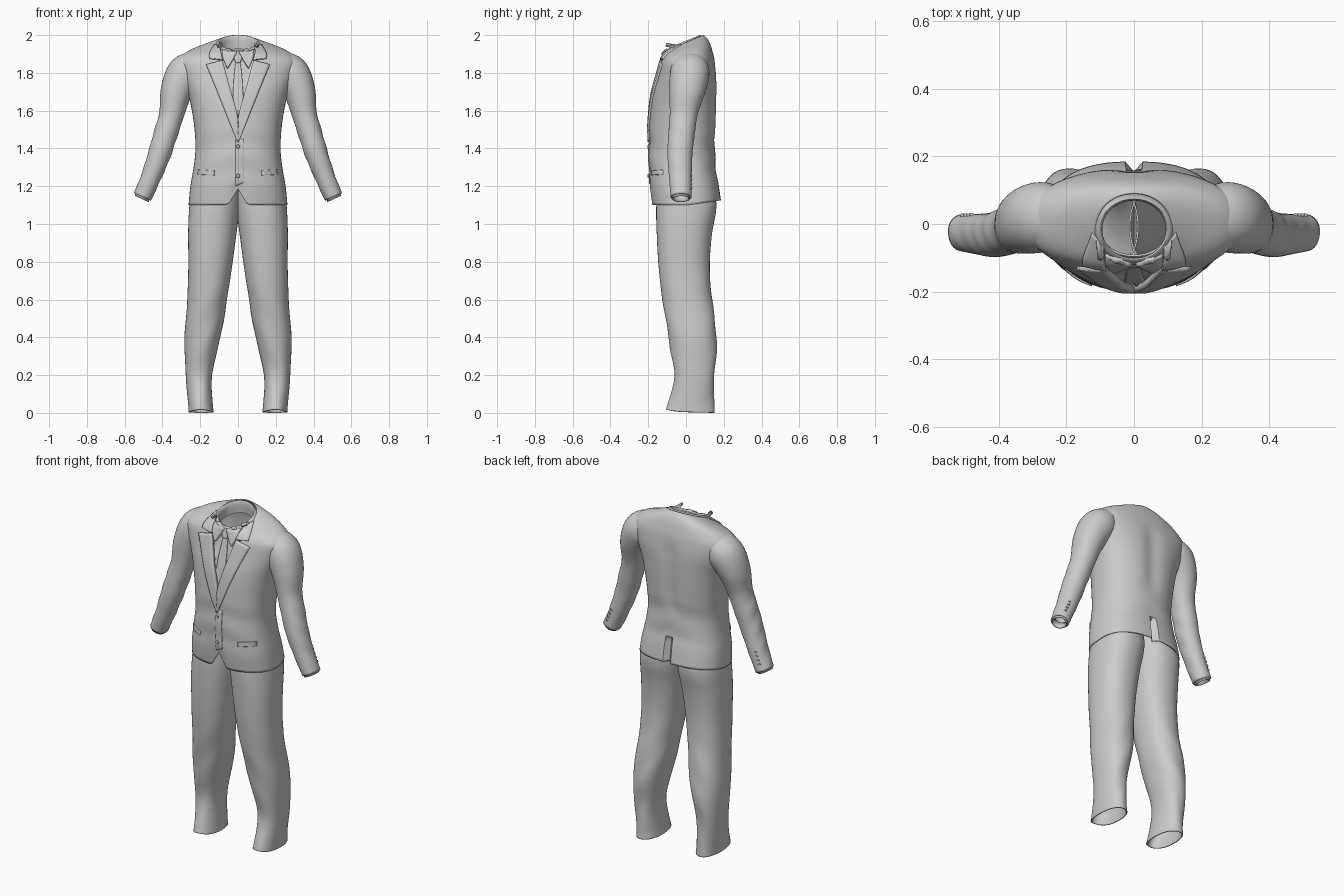
import bpy, bmesh, math
from mathutils import Vector
from mathutils.bvhtree import BVHTree

if "Cube" in bpy.data.objects:
    bpy.data.objects.remove(bpy.data.objects["Cube"])

cloth = bpy.data.materials.new("light_grey_cloth")
cloth.diffuse_color = (0.6, 0.6, 0.6, 1)
cloth.use_nodes = True
cloth.node_tree.nodes["Principled BSDF"].inputs["Base Color"].default_value = cloth.diffuse_color


def make(name, verts, faces, thick=0.0, angle=40):
    """Mesh object with outward normals, smooth shading and optional thickness."""
    bm = bmesh.new()
    vs = [bm.verts.new(v) for v in verts]
    for f in faces:
        bm.faces.new([vs[i] for i in f])
    bmesh.ops.recalc_face_normals(bm, faces=bm.faces)
    me = bpy.data.meshes.new(name)
    bm.to_mesh(me)
    bm.free()
    me.polygons.foreach_set("use_smooth", [True] * len(me.polygons))
    me.set_sharp_from_angle(angle=math.radians(angle))
    me.materials.append(cloth)
    ob = bpy.data.objects.new(name, me)
    bpy.context.collection.objects.link(ob)
    if thick:
        m = ob.modifiers.new("thickness", 'SOLIDIFY')
        m.thickness, m.offset = thick, -1
    return ob


def spline(keys, steps):
    """Catmull-Rom through rows of numbers."""
    out = []
    for i in range(len(keys) - 1):
        a, b, c, d = (keys[min(max(j, 0), len(keys) - 1)] for j in (i - 1, i, i + 1, i + 2))
        for s in range(steps):
            t = s / steps
            out.append([q + .5 * t * (r - p + t * (2*p - 5*q + 4*r - s2 + t * (3*(q - r) + s2 - p)))
                        for p, q, r, s2 in zip(a, b, c, d)])
    return out + [list(keys[-1])]


def oval(n, power):
    """Unit superellipse points."""
    pts = []
    for i in range(n):
        a = 2 * math.pi * i / n
        c, s = math.cos(a), math.sin(a)
        pts.append((math.copysign(abs(c) ** (2 / power), c), math.copysign(abs(s) ** (2 / power), s)))
    return pts


def loft_faces(rows, n, closed=True):
    return [(r*n + i, r*n + (i+1) % n, (r+1)*n + (i+1) % n, (r+1)*n + i)
            for r in range(rows - 1) for i in range(n if closed else n - 1)]


def smooth(t):
    t = min(max(t, 0), 1)
    return t * t * (3 - 2 * t)


# Jacket body: z, half width, front y, back y, squareness, tilt
BODY = [(1.10, .262, -.180, .185, 2.5, 0), (1.20, .252, -.192, .172, 2.5, 0),
        (1.32, .232, -.195, .155, 2.4, 0), (1.42, .225, -.195, .153, 2.4, 0),
        (1.55, .236, -.193, .162, 2.4, 0), (1.68, .262, -.180, .165, 2.4, 0),
        (1.78, .300, -.155, .163, 2.4, 0), (1.855, .318, -.137, .152, 2.4, .05),
        (1.895, .290, -.130, .140, 2.3, .15), (1.922, .240, -.125, .128, 2.2, .25),
        (1.942, .170, -.124, .112, 2.1, .35), (1.957, .112, -.118, .092, 2.0, .42)]
N = 112
body = []
rows = spline(BODY, 5)
for z, w, yf, yb, p, tilt in rows:
    for cx, cy in oval(N, p):
        yc, hd = (yf + yb) / 2, (yb - yf) / 2
        x, y = w * cx, yc + hd * cy
        zz = z + tilt * (y - yc)
        low = smooth((1.3 - z) / .2)
        if cy < 0:   # front cutaway below the buttons
            zz += low * .085 * max(0, 1 - abs(x) / .05)
        else:        # rear hem, vent and spine hollow
            zz += low * .025 * cy
            if z < 1.27 and abs(x) < .007:
                y -= .03
            y -= .012 * math.exp(-(x / .05) ** 2) * smooth((z - 1.4) / .15) * smooth((1.87 - z) / .1)
        # soft folds around the waist
        y += .003 * math.sin(38 * z + 9 * abs(x)) * cy * smooth((1.55 - z) / .1) * smooth((z - 1.2) / .1)
        body.append(Vector((x, y, zz)))
faces = loft_faces(len(rows), N)
outer_skin = BVHTree.FromPolygons(body, faces)


# Shirt front: sink the V between the lapels
def v_half(z):
    return .09 * (z - 1.57) / .31


for v in body:
    if v.y < -.03 and 1.55 < v.z < 1.94:
        v.y += .022 * smooth((v_half(v.z) + .02 - abs(v.x)) / .015)
shirt_skin = BVHTree.FromPolygons(body, faces)
make("jacket_body", body, faces, .006)


def drape(name, left, right, lift, thick, skin=outer_skin, steps=6, across=6):
    """Cloth strip between two front-view edge curves, laid on the body."""
    verts = []
    a, b = spline(left, steps), spline(right, steps)
    for p, q in zip(a, b):
        for i in range(across + 1):
            t = i / across
            x, z = p[0] + (q[0] - p[0]) * t, p[1] + (q[1] - p[1]) * t
            hit = skin.ray_cast(Vector((x, -1, z)), Vector((0, 1, 0)))[0]
            if hit is None or hit.y > 0:
                hit = skin.find_nearest(Vector((x, -.12, z)))[0]
            verts.append(Vector((x, hit.y - lift, z)))
    fs = loft_faces(len(a), across + 1, False)
    ob = make(name, verts, fs)
    if sum(p.normal.y for p in ob.data.polygons) > 0:
        ob.data.flip_normals()
    m = ob.modifiers.new("thickness", 'SOLIDIFY')
    m.thickness, m.offset = thick, -1


def flip(pts, s):
    return [(s * x, z) for x, z in pts]


for s, side in ((1, "left"), (-1, "right")):
    # Lapel, upper collar leaf, shirt collar point, pocket flap
    drape(side + "_lapel", flip([(-.004, 1.44), (.002, 1.57), (.042, 1.72), (.082, 1.868)], s),
          flip([(.004, 1.435), (.062, 1.58), (.122, 1.73), (.170, 1.845)], s), .011, .022)
    drape(side + "_collar_leaf", flip([(.082, 1.870), (.088, 1.90), (.098, 1.945)], s),
          flip([(.152, 1.878), (.150, 1.91), (.125, 1.952)], s), .011, .02)
    drape(side + "_shirt_collar", flip([(.006, 1.912), (.022, 1.88), (.054, 1.828)], s),
          flip([(.086, 1.925), (.082, 1.885), (.058, 1.828)], s), .006, .02)
    drape(side + "_pocket_flap", flip([(.125, 1.282), (.127, 1.258)], s),
          flip([(.212, 1.288), (.214, 1.262)], s), .007, .01)

# Necktie and front closing edge
drape("tie_knot", [(-.024, 1.908), (-.022, 1.89), (-.013, 1.855)],
      [(.024, 1.908), (.022, 1.89), (.013, 1.855)], .018, .02, shirt_skin)
drape("tie_blade", [(-.013, 1.858), (-.024, 1.75), (-.030, 1.57)],
      [(.013, 1.858), (.024, 1.75), (.030, 1.57)], .010, .012, shirt_skin)
drape("closing_edge", [(-.012, 1.45), (-.012, 1.3), (-.012, 1.20)],
      [(.03, 1.45), (.03, 1.3), (.03, 1.22)], .004, .008)

# Neck collar: radius x, radius y, height offset; folds over the top and inside
COLLAR = [(.128, .106, -.022), (.116, .098, .004), (.104, .092, .014), (.098, .088, .010),
          (.094, .085, -.01), (.096, .088, -.06)]
cr = spline(COLLAR, 3)
cv = []
for rx, ry, dz in cr:
    for cx, cy in oval(64, 2):
        cv.append((rx * cx, -.016 + ry * cy, 1.950 + dz + .036 * cy - .010 * cy * cy * (cy < 0)))
make("neck_collar", cv, loft_faces(len(cr), 64))


def button(name, pos, normal, r):
    bm = bmesh.new()
    bmesh.ops.create_cone(bm, cap_ends=True, segments=16, radius1=r, radius2=r * .75, depth=.008)
    q = Vector(normal).to_track_quat('Z', 'Y')
    vs = [q @ v.co + Vector(pos) for v in bm.verts]
    fs = [[v.index for v in f.verts] for f in bm.faces]
    bm.free()
    make(name, vs, fs)


for i, z in enumerate((1.41, 1.255)):
    hit = outer_skin.ray_cast(Vector((0, -1, z)), Vector((0, 1, 0)))[0]
    button("front_button_%d" % i, hit - Vector((0, .006, 0)), (0, -1, 0), .011)

# Sleeve: centre x, y, z, half width, half depth
SLEEVE = [(.20, .020, 1.845, .075, .085), (.275, .020, 1.800, .098, .104),
          (.325, .008, 1.705, .085, .096), (.352, -.012, 1.58, .066, .074),
          (.385, -.024, 1.47, .063, .070), (.416, -.032, 1.37, .060, .066),
          (.460, -.030, 1.25, .053, .060), (.506, -.026, 1.143, .049, .055)]
path = spline(SLEEVE, 6)
for s, side in ((1, "left"), (-1, "right")):
    sv = []
    for k, (x, y, z, hw, hd) in enumerate(path):
        a, b = path[max(k - 1, 0)], path[min(k + 1, len(path) - 1)]
        d = Vector((b[0] - a[0], 0, b[2] - a[2])).normalized()
        for cx, cy in oval(40, 2.1):
            fold = 1 + .025 * math.sin(60 * z + 3 * cy) * smooth((1.6 - z) / .1)
            sv.append((s * (x - d.z * hw * cx * fold), y + hd * cy, z + d.x * hw * cx * fold))
    make(side + "_sleeve", sv, loft_faces(len(path), 40), .012)
    # Shirt cuff peeking out
    cuff = [(s * (x + .88 * .042 * cx), -.026 + .047 * cy, z + .40 * .042 * cx)
            for x, z in ((.495, 1.17), (.510, 1.133)) for cx, cy in oval(40, 2.1)]
    make(side + "_shirt_cuff", cuff, loft_faces(2, 40), .006)
    for i in range(4):
        z = 1.19 + .022 * i
        x = .506 - (z - 1.143) * .43
        button("%s_cuff_button_%d" % (side, i), (s * (x + .022), .027, z), (s * .45, .9, 0), .008)

# Trouser leg: z, inner x, outer x, front y, back y
LEG = [(.0, .130, .262, -.105, .152), (.06, .134, .266, -.090, .148), (.20, .138, .276, -.062, .150),
       (.35, .104, .284, -.085, .163), (.50, .074, .276, -.108, .152), (.65, .050, .266, -.132, .132),
       (.80, .028, .263, -.147, .126), (.95, .008, .264, -.155, .138), (1.06, -.006, .260, -.158, .158),
       (1.13, -.012, .252, -.155, .158), (1.20, -.015, .225, -.145, .130)]
leg = spline(LEG, 5)
for s, side in ((1, "left"), (-1, "right")):
    lv = []
    for z, xi, xo, yf, yb in leg:
        for cx, cy in oval(48, 2.25):
            fold = 1 + .015 * math.sin(24 * z + 4 * cx) * smooth((.8 - z) / .3)
            x = (xi + xo) / 2 + (xo - xi) / 2 * cx * fold
            # hem arches over the instep
            up = .018 * smooth((.1 - z) / .1) * (.5 - .5 * cy) * (1 - .6 * cx * cx)
            lv.append((s * x, (yf + yb) / 2 + (yb - yf) / 2 * cy * fold, z + up))
    make(side + "_trouser_leg", lv, loft_faces(len(leg), 48), .006)
